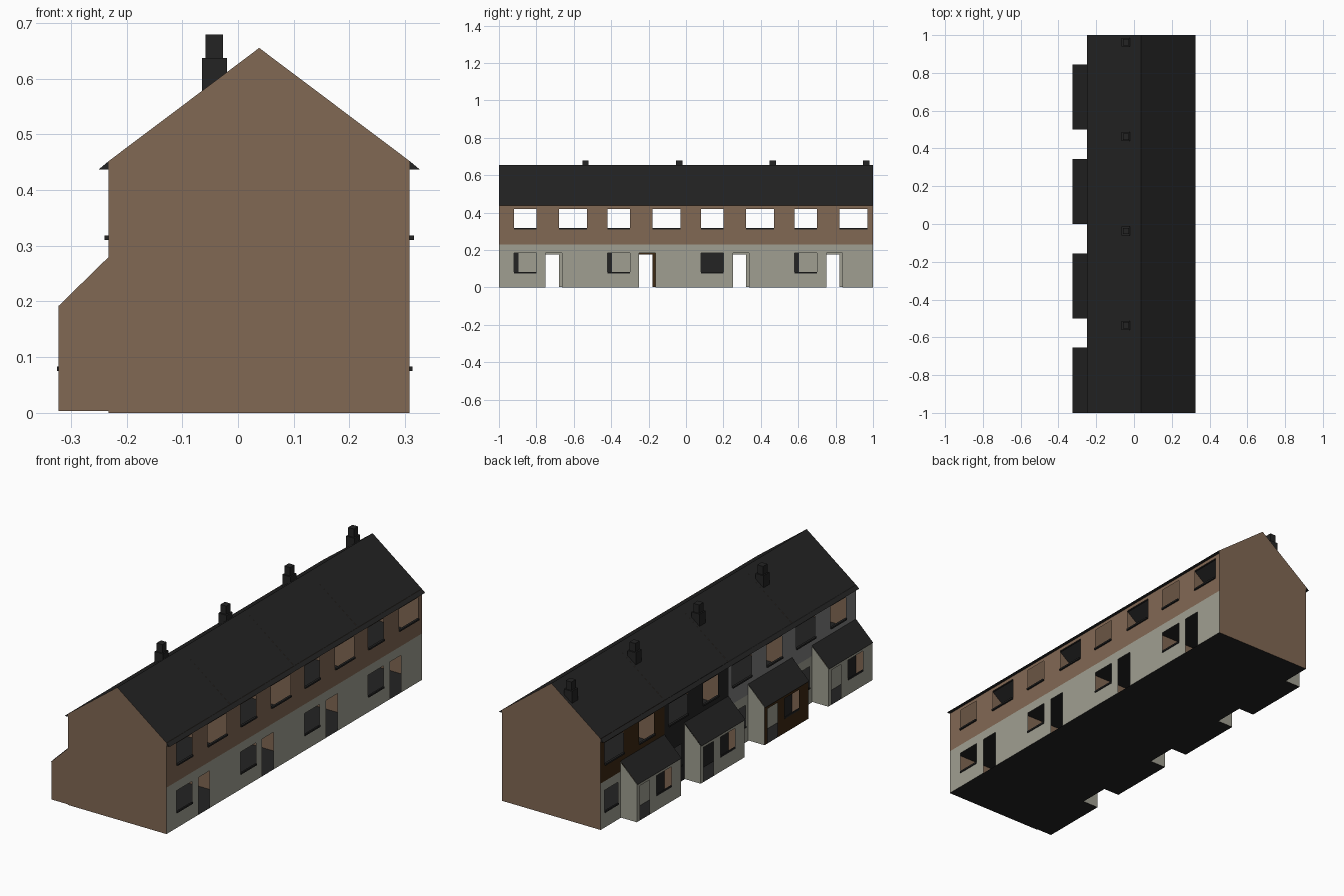
import bpy, bmesh

if "Cube" in bpy.data.objects:
    bpy.data.objects.remove(bpy.data.objects["Cube"])

X0, X1, RIDGE = -0.232, 0.308, 0.038      # rear wall, street wall, ridge line
PX = -0.322                               # outer wall of rear porches
EAVE, FLOOR, TOP, PORCH_W = 0.452, 0.23, 0.655, 0.345
HOUSES = [-1.0, -0.5, 0.0, 0.5]


def material(name, r, g, b):
    m = bpy.data.materials.new(name)
    m.diffuse_color = (r, g, b, 1)
    m.use_nodes = True
    m.node_tree.nodes["Principled BSDF"].inputs["Base Color"].default_value = m.diffuse_color
    return m


BROWN = material("brown_brick", 0.222, 0.138, 0.088)
PALE = material("pale_render", 0.35, 0.345, 0.285)
SLATE = material("dark_slate", 0.017, 0.017, 0.017)
GREY = material("mid_grey", 0.205, 0.205, 0.205)
UMBER = material("dark_brown", 0.046, 0.021, 0.006)


def make(name, faces, mats):
    """Object from a list of (corner points, material index)."""
    bm = bmesh.new()
    for pts, mi in faces:
        f = bm.faces.new([bm.verts.new(p) for p in pts])
        f.material_index = mi
    bmesh.ops.remove_doubles(bm, verts=bm.verts, dist=1e-5)
    me = bpy.data.meshes.new(name)
    bm.to_mesh(me)
    bm.free()
    for m in mats:
        me.materials.append(m)
    ob = bpy.data.objects.new(name, me)
    bpy.context.collection.objects.link(ob)
    return ob


def wall(name, x, y0, y1, z0, z1, holes, mats, rule=lambda y, z: 0, ycuts=(), zcuts=()):
    """Flat wall at x, cut into cells; cells inside a hole are left open."""
    ys = sorted({y0, y1, *ycuts, *[h[0] for h in holes], *[h[1] for h in holes]})
    zs = sorted({z0, z1, *zcuts, *[h[2] for h in holes], *[h[3] for h in holes]})
    faces = []
    for a, b in zip(ys, ys[1:]):
        for c, d in zip(zs, zs[1:]):
            y, z = (a + b) / 2, (c + d) / 2
            if any(h[0] < y < h[1] and h[2] < z < h[3] for h in holes):
                continue
            pts = [(x, a, c), (x, b, c), (x, b, d), (x, a, d)]
            faces.append((pts if x > 0 else pts[::-1], rule(y, z)))
    return make(name, faces, mats)


def box(name, x0, x1, y0, y1, z0, z1, mat):
    bm = bmesh.new()
    bmesh.ops.create_cube(bm, size=1)
    for v in bm.verts:
        v.co = ((x0 + x1) / 2 + v.co.x * (x1 - x0),
                (y0 + y1) / 2 + v.co.y * (y1 - y0),
                (z0 + z1) / 2 + v.co.z * (z1 - z0))
    me = bpy.data.meshes.new(name)
    bm.to_mesh(me)
    bm.free()
    me.materials.append(mat)
    bpy.context.collection.objects.link(bpy.data.objects.new(name, me))


def sill(name, x, y0, y1, z, depth):
    s = 1 if x > 0 else -1
    lo, hi = sorted((x - s * 0.003, x + s * depth))
    box(name, lo, hi, y0, y1, z - 0.005, z + 0.003, SLATE)


def cross_wall(name, y, porch, front):
    """Gable-shaped wall across the terrace, with an optional porch side."""
    p = [(X0, 0), (X1, 0), (X1, EAVE), (RIDGE, TOP), (X0, EAVE)]
    if porch:
        p += [(X0, 0.28), (PX, 0.192), (PX, 0.003), (X0, 0.003)]
    pts = [(a, y, z) for a, z in p]
    make(name, [(pts if front else pts[::-1], 0)], [BROWN])


# main roof with boxed eaves
prof = [(X1, 0.437), (0.326, 0.437), (RIDGE, TOP), (-0.25, 0.437), (X0, 0.437)]
roof = [([(a[0], -1, a[1]), (a[0], 1, a[1]), (b[0], 1, b[1]), (b[0], -1, b[1])], 0)
        for a, b in zip(prof, prof[1:])]
for y in (-1, 1):
    for xi, xo in ((X1, 0.326), (X0, -0.25)):
        roof.append(([(xi, y, 0.437), (xo, y, 0.437), (xi, y, EAVE)], 0))
make("main_roof", roof, [SLATE])

# ground slab and upper floor
for nm, z in (("ground_floor", 0.0), ("upper_floor", FLOOR)):
    make(nm, [([(X0, -1, z), (X0, 1, z), (X1, 1, z), (X1, -1, z)], 0)], [SLATE])
cross_wall("north_gable", 1, False, False)

# upper rear, lower rear and porch finishes for each house
FINISH = [(GREY, PALE, PALE), (GREY, PALE, UMBER), (SLATE, SLATE, PALE), (UMBER, PALE, PALE)]

for i, (y, (up, low, pf)) in enumerate(zip(HOUSES, FINISH)):
    n = f"_{i + 1}"
    cross_wall("south_gable" if i == 0 else "party_wall" + n, y, True, True)
    w1, w2 = (y + 0.08, y + 0.2), (y + 0.32, y + 0.47)
    upper = [(*w1, 0.315, 0.42), (*w2, 0.315, 0.42)]

    # street wall: pale below, brick above
    wall("street_wall" + n, X1, y, y + 0.5, 0, EAVE,
         upper + [(*w1, 0.08, 0.185), (y + 0.25, y + 0.338, 0, 0.185)],
         [PALE, BROWN], lambda a, z: int(z > FLOOR), zcuts=(FLOOR,))

    # rear wall, with opening into the porch and a dark inner strip
    wall("rear_wall" + n, X0, y, y + 0.5, 0, EAVE,
         upper + [(y + 0.365, y + 0.47, 0.08, 0.185), (y + 0.24, y + 0.34, 0, 0.187)],
         [low, up, SLATE],
         lambda a, z: 1 if z > FLOOR else (2 if a < y + 0.105 else 0),
         ycuts=(y + 0.105,), zcuts=(FLOOR,))

    # window sills
    for x in (X1, X0):
        for w in (w1, w2):
            sill("upper_sill" + n, x, *w, 0.315, 0.008)
    sill("street_sill" + n, X1, *w1, 0.08, 0.005)
    sill("rear_sill" + n, X0, y + 0.365, y + 0.47, 0.08, 0.005)

    # rear porch: front, side, floor, sloping roof
    e = y + PORCH_W
    wall("porch_front" + n, PX, y, e, 0.003, 0.192,
         [(y + 0.245, y + 0.322, 0.003, 0.175), (y + 0.075, y + 0.19, 0.08, 0.175)], [pf])
    sill("porch_sill" + n, PX, y + 0.075, y + 0.19, 0.08, 0.003)
    make("porch_side" + n, [([(X0, e, 0.003), (PX, e, 0.003), (PX, e, 0.192), (X0, e, 0.28)], 0)], [PALE])
    make("porch_floor" + n, [([(PX, y, 0.003), (PX, e, 0.003), (X0, e, 0.003), (X0, y, 0.003)], 0)], [SLATE])
    make("porch_roof" + n, [([(-0.326, y, 0.19), (X0, y, 0.282), (X0, e, 0.282), (-0.326, e, 0.19)], 0)], [SLATE])

    # stepped chimney
    c = y + 0.463
    box("chimney_base" + n, -0.065, -0.02, c - 0.023, c + 0.023, 0.57, 0.637, SLATE)
    box("chimney_stack" + n, -0.058, -0.027, c - 0.017, c + 0.017, 0.637, 0.679, SLATE)
